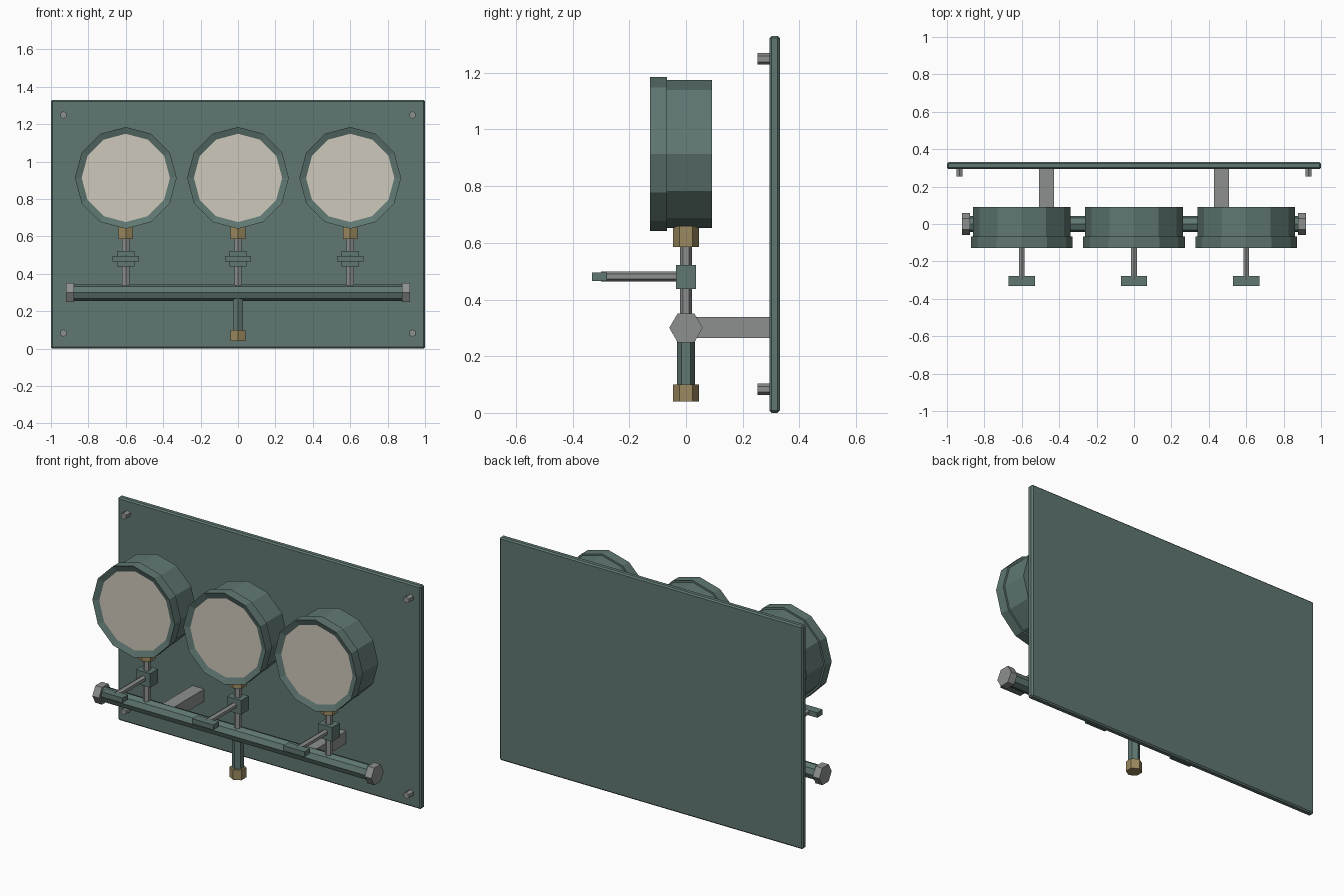
import bpy, bmesh, math
from mathutils import Matrix

if "Cube" in bpy.data.objects:
    bpy.data.objects.remove(bpy.data.objects["Cube"])


def material(name, rgb):
    m = bpy.data.materials.new(name)
    m.diffuse_color = (*rgb, 1)
    m.use_nodes = True
    m.node_tree.nodes["Principled BSDF"].inputs["Base Color"].default_value = m.diffuse_color
    return m


TEAL = material("teal_paint", (0.115, 0.185, 0.168))
STEEL = material("grey_steel", (0.27, 0.28, 0.28))
BRASS = material("brass", (0.33, 0.25, 0.115))
CREAM = material("cream_dial", (0.62, 0.58, 0.50))

# rotations that carry the z axis onto each direction
TURN = {"Z": Matrix.Identity(4),
        "Y": Matrix.Rotation(math.pi / 2, 4, "X"),
        "X": Matrix.Rotation(math.pi / 2, 4, "Y")}


def finish(bm, name, mats):
    me = bpy.data.meshes.new(name)
    bm.to_mesh(me)
    bm.free()
    ob = bpy.data.objects.new(name, me)
    bpy.context.collection.objects.link(ob)
    for m in mats:
        me.materials.append(m)
    return ob


def box(name, lo, hi, mat, bevel=0):
    bm = bmesh.new()
    size = [b - a for a, b in zip(lo, hi)]
    mid = [(a + b) / 2 for a, b in zip(lo, hi)]
    bmesh.ops.create_cube(bm, size=1, matrix=Matrix.Translation(mid) @ Matrix.Diagonal((*size, 1)))
    ob = finish(bm, name, [mat])
    if bevel:
        mod = ob.modifiers.new("edge_bevel", "BEVEL")
        mod.width, mod.segments = bevel, 1
    return ob


def rod_mesh(axis, centre, radius, length, sides):
    """Faceted rod whose first corner lies on a main axis."""
    bm = bmesh.new()
    turn = TURN[axis] @ Matrix.Rotation(math.pi / 2, 4, "Z")
    bmesh.ops.create_cone(bm, cap_ends=True, segments=sides, radius1=radius, radius2=radius,
                          depth=length, matrix=Matrix.Translation(centre) @ turn)
    # even-sided rods: make sure a corner points along +y (or +z for y rods)
    v = bm.verts[:][0].co
    bm.normal_update()
    d = [v[i] - centre[i] for i in range(3)]
    want, other = {"Z": (1, 0), "X": (1, 2), "Y": (2, 0)}[axis]
    if abs(d[want]) < radius * 0.999:
        ang = math.pi / sides if abs(abs(d[other]) - radius) < 1e-4 else 0
        if sides % 4:
            bmesh.ops.rotate(bm, verts=bm.verts, cent=centre, matrix=Matrix.Rotation(ang, 3, axis))
    return bm


def rod(name, axis, centre, radius, length, mat, sides=6):
    return finish(rod_mesh(axis, centre, radius, length, sides), name, [mat])


# back plate and corner bolts
box("back_plate", (-1, 0.294, 0), (1, 0.331, 1.33), TEAL, 0.008)
for x in (-0.933, 0.933):
    for z in (0.083, 1.249):
        rod("corner_bolt", "Y", (x, 0.275, z), 0.02, 0.044, STEEL)

# manifold pipe with end caps and wall brackets
rod("manifold_pipe", "X", (0, 0, 0.3), 0.044, 1.78, TEAL, 8)
for s in (-1, 1):
    rod("end_cap", "X", (s * 0.898, 0, 0.3), 0.059, 0.044, STEEL)
    box("wall_bracket", (s * 0.468 - 0.039, 0.01, 0.264), (s * 0.468 + 0.039, 0.3, 0.338), STEEL)

# inlet pipe and its nut
rod("inlet_pipe", "Z", (0, 0, 0.185), 0.032, 0.23, TEAL)
rod("inlet_nut", "Z", (0, 0, 0.07), 0.045, 0.06, BRASS)

# three gauges, each on a stem with a shut-off valve
for x in (-0.6, 0, 0.6):
    rod("gauge_stem", "Z", (x, 0, 0.46), 0.022, 0.28, STEEL)
    rod("gauge_nut", "Z", (x, 0, 0.622), 0.045, 0.074, BRASS)
    box("valve_body", (x - 0.046, -0.036, 0.438), (x + 0.046, 0.036, 0.522), TEAL)
    rod("valve_spindle", "Y", (x, -0.165, 0.481), 0.018, 0.27, STEEL)
    box("valve_handle", (x - 0.07, -0.331, 0.466), (x + 0.07, -0.279, 0.496), TEAL)
    rod("gauge_case", "Y", (x, 0.011, 0.913), 0.261, 0.162, TEAL, 12)
    # bezel with a recessed dial
    bm = rod_mesh("Y", (x, -0.097, 0.913), 0.272, 0.06, 12)
    dial = min(bm.faces, key=lambda f: f.calc_center_median().y)
    bmesh.ops.inset_individual(bm, faces=[dial], thickness=0.036, depth=0)
    bmesh.ops.translate(bm, verts=dial.verts[:], vec=(0, 0.014, 0))
    dial.material_index = 1
    finish(bm, "gauge_bezel_and_dial", [TEAL, CREAM])
